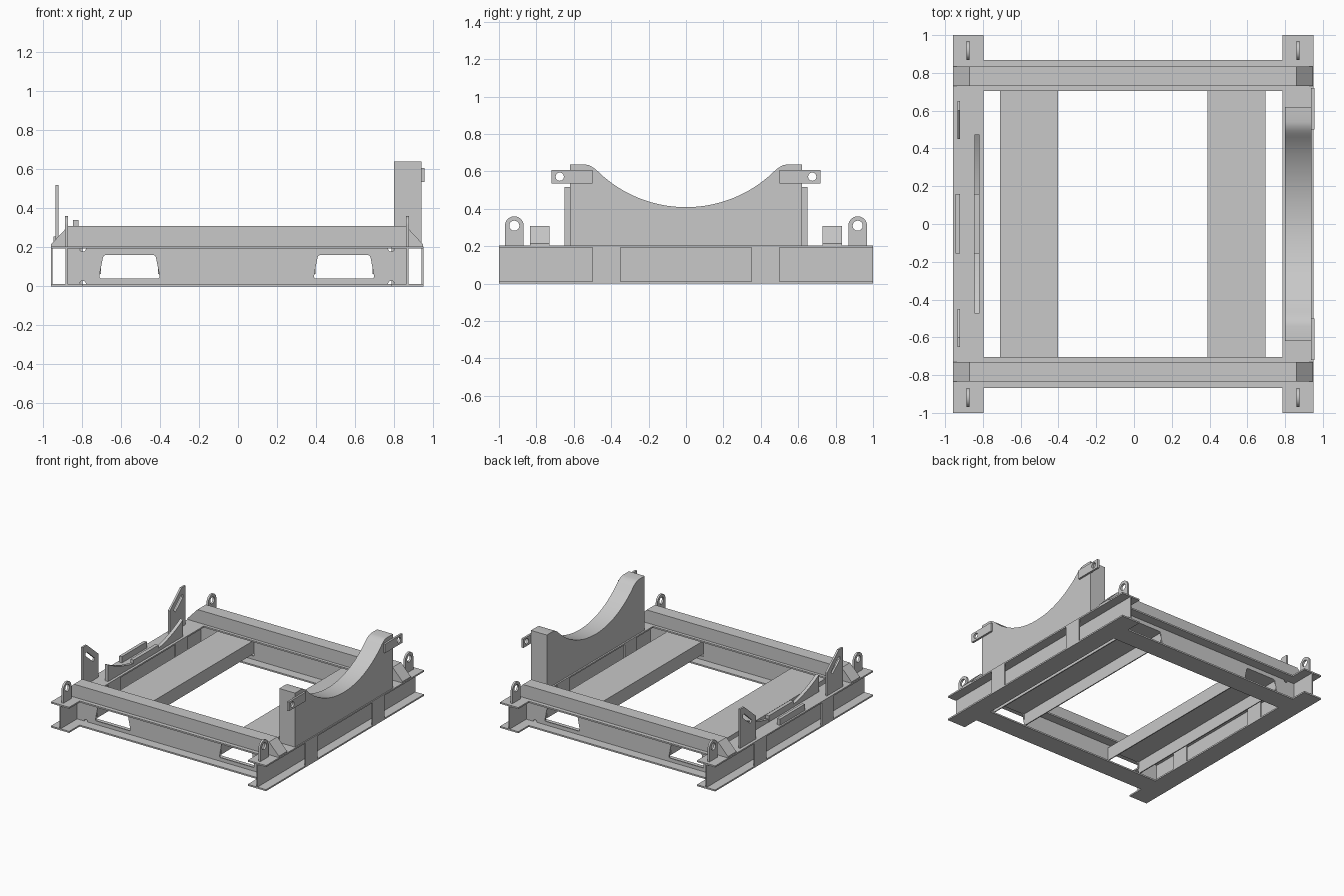
import bpy, bmesh, math
from mathutils import Vector

cube = bpy.data.objects.get("Cube")
if cube:
    bpy.data.objects.remove(cube, do_unlink=True)

steel = bpy.data.materials.new("grey steel")
steel.use_nodes = True
GREY = (0.58, 0.58, 0.58, 1)
steel.diffuse_color = GREY
steel.node_tree.nodes["Principled BSDF"].inputs["Base Color"].default_value = GREY


def prism(name, pts, axis, a, b):
    """Extrude a 2D outline along an axis: x takes (y, z), y takes (x, z)."""
    def place(p, t):
        return Vector((t, p[0], p[1]) if axis == "x" else (p[0], t, p[1]))
    bm = bmesh.new()
    low = [bm.verts.new(place(p, a)) for p in pts]
    high = [bm.verts.new(place(p, b)) for p in pts]
    bm.faces.new(low)
    bm.faces.new(high)
    for i in range(len(pts)):
        j = (i + 1) % len(pts)
        bm.faces.new((low[i], low[j], high[j], high[i]))
    bmesh.ops.recalc_face_normals(bm, faces=bm.faces)
    mesh = bpy.data.meshes.new(name)
    bm.to_mesh(mesh)
    bm.free()
    mesh.materials.append(steel)
    ob = bpy.data.objects.new(name, mesh)
    bpy.context.collection.objects.link(ob)
    return ob


def box(name, x, y, z):
    y = sorted(y)
    return prism(name, [(y[0], z[0]), (y[1], z[0]), (y[1], z[1]), (y[0], z[1])], "x", *sorted(x))


def bake(ob):
    deps = bpy.context.evaluated_depsgraph_get()
    mesh = bpy.data.meshes.new_from_object(ob.evaluated_get(deps))
    ob.modifiers.clear()
    ob.data = mesh


def cut(ob, cutter):
    mod = ob.modifiers.new("cut", "BOOLEAN")
    mod.operation, mod.object, mod.solver = "DIFFERENCE", cutter, "EXACT"
    bake(ob)
    bpy.data.objects.remove(cutter, do_unlink=True)


def arc(cx, cz, r, a0, a1, n):
    return [(cx + r * math.cos(math.radians(a0 + (a1 - a0) * i / n)),
             cz + r * math.sin(math.radians(a0 + (a1 - a0) * i / n))) for i in range(n + 1)]


def disc(cx, cz, r):
    return arc(cx, cz, r, 0, 345, 23)


def smooth(ob):
    bpy.ops.object.select_all(action="DESELECT")
    ob.select_set(True)
    bpy.context.view_layer.objects.active = ob
    bpy.ops.object.shade_smooth_by_angle(angle=math.radians(30))


H, T = 0.205, 0.012          # beam height, flange thickness
CENTRES = {"right": -0.878, "left": 0.868}
ENDS = {"front": -1, "back": 1}

# Side beams with the closing plates between the flange tips
for side, cx in CENTRES.items():
    for level, z in (("bottom", 0), ("top", H - T)):
        box(f"{side}_beam_{level}_flange", (cx - 0.081, cx + 0.081), (-1, 1), (z, z + T))
    box(f"{side}_beam_web", (cx - 0.005, cx + 0.005), (-1, 1), (T, H - T))
    for end, s in ENDS.items():
        for tip in (-1, 1):
            box(f"{side}_{end}_closing_plate", (cx + tip * 0.081, cx + tip * 0.071),
                (s * 0.35, s * 0.5), (T, H - T))


def opening(cx):
    """Trapezoid fork opening with rounded corners."""
    half = [(0.148, 0.04), (0.154, 0.046), (0.151, 0.07), (0.136, 0.146), (0.132, 0.156), (0.122, 0.16)]
    return [(cx + x, z) for x, z in half] + [(cx - x, z) for x, z in reversed(half)]


# Fork channels, open underneath
POCKETS = {"right": -0.556, "left": 0.543}
W, LOW, TOP, WALL = 0.153, 0.062, 0.168, 0.008
for side, cx in POCKETS.items():
    outer = [(cx - W, LOW), (cx - W, TOP), (cx + W, TOP), (cx + W, LOW)]
    inner = [(cx + W - WALL, LOW), (cx + W - WALL, TOP - WALL),
             (cx - W + WALL, TOP - WALL), (cx - W + WALL, LOW)]
    prism(f"{side}_fork_channel", outer + inner, "y", -0.78, 0.78)

# Cross beams with top bars
for end, s in ENDS.items():
    for level, z in (("bottom", 0), ("top", H - T)):
        box(f"{end}_beam_{level}_flange", (-0.797, 0.787), (s * 0.705, s * 0.867), (z, z + T))
    web = box(f"{end}_beam_web", (-0.878, 0.868), (s * 0.78, s * 0.79), (T, H - T))
    for cx in POCKETS.values():
        cut(web, prism("cutter", opening(cx), "y", -1, 1))
    for cx in (-0.795, 0.785):
        for cz in (T, H - T):
            cut(web, prism("cutter", disc(cx, cz, 0.016), "y", -1, 1))
    lo, hi = sorted((s * 0.73, s * 0.835))
    prism(f"{end}_top_bar", [(-0.957, H), (0.947, H), (0.947, 0.216), (0.86, 0.308),
                             (-0.87, 0.308), (-0.957, 0.216)], "y", lo, hi)

    # Lifting lugs on the corners
    for side, cx in CENTRES.items():
        cy = s * 0.918
        outline = [(cy + 0.05, H)] + arc(cy, 0.31, 0.05, 0, 180, 16) + [(cy - 0.05, H)]
        lug = prism(f"{side}_{end}_lifting_lug", outline, "x", cx - 0.008, cx + 0.008)
        cut(lug, prism("cutter", disc(cy, 0.31, 0.027), "x", -1, 1))
        smooth(lug)

    # Ears on the tall saddle
    ear = box(f"{end}_saddle_ear", (0.938, 0.955), (s * 0.5, s * 0.72), (0.535, 0.607))
    cut(ear, prism("cutter", disc(s * 0.675, 0.572, 0.022), "x", 0, 2))

    # Slotted brackets with a sloping shoulder
    shape = [(0.45, H), (0.65, H), (0.65, 0.518), (0.60, 0.518), (0.45, 0.39)]
    bracket = prism(f"{end}_slotted_bracket", [(s * y, z) for y, z in shape], "x", -0.935, -0.92)
    slot = [(0.50, 0.375), (0.52, 0.355), (0.615, 0.435), (0.615, 0.46), (0.595, 0.46)]
    cut(bracket, prism("cutter", [(s * y, z) for y, z in slot], "x", -1, -0.8))

# Tall saddle with a rounded shoulder on each side of the cradle
R, CZ = 0.676, 1.085
curve = arc(0, CZ, R, 225, 315, 40)
shoulder = [(0.62, H), (0.62, 0.638), (0.54, 0.638), (0.515, 0.632), (0.495, 0.62)]
saddle = prism("tall_saddle", [(-y, z) for y, z in shoulder] + curve + shoulder[::-1], "x", 0.80, 0.94)
smooth(saddle)

# Low cradle and its two blocks
span = math.degrees(math.asin(0.475 / 0.965))
low = [(-0.475, H)] + arc(0, 1.18, 0.965, 270 - span, 270 + span, 28) + [(0.475, H)]
smooth(prism("low_cradle", low, "x", -0.845, -0.818))
box("outer_cradle_block", (-0.945, -0.92), (-0.155, 0.16), (H, 0.255))
box("inner_cradle_block", (-0.846, -0.817), (-0.155, 0.16), (H, 0.255))
